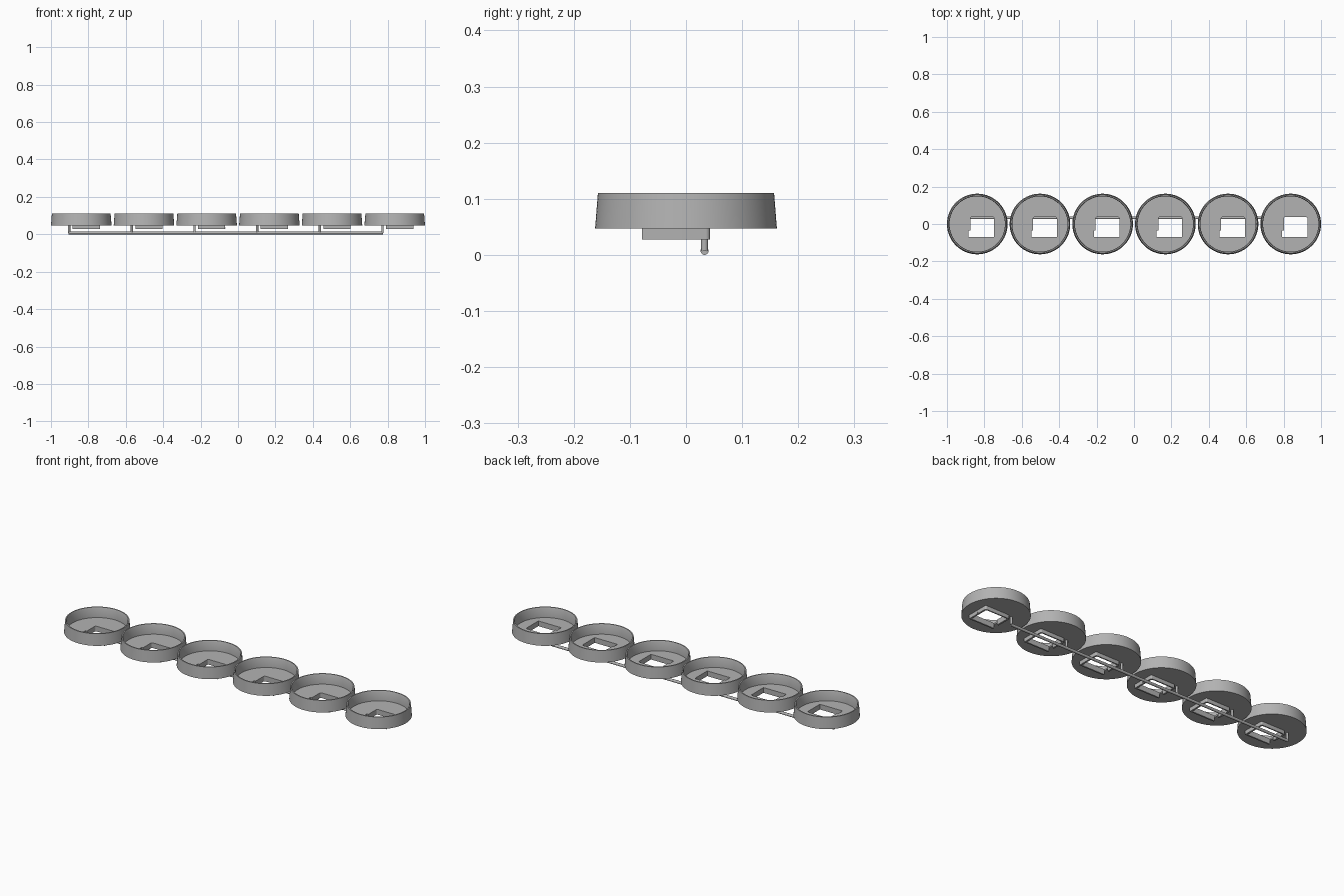
import bpy, bmesh, math
from mathutils import Matrix, Vector

if "Cube" in bpy.data.objects:
    bpy.data.objects.remove(bpy.data.objects["Cube"])

grey = bpy.data.materials.new("plain grey")
grey.use_nodes = True
grey.diffuse_color = (0.45, 0.45, 0.45, 1)
grey.node_tree.nodes["Principled BSDF"].inputs["Base Color"].default_value = (0.45, 0.45, 0.45, 1)


def finish(name, mesh, loc):
    ob = bpy.data.objects.new(name, mesh)
    bpy.context.collection.objects.link(ob)
    ob.location = loc
    mesh.materials.clear()
    mesh.materials.append(grey)
    bpy.ops.object.select_all(action='DESELECT')
    ob.select_set(True)
    bpy.context.view_layer.objects.active = ob
    bpy.ops.object.shade_smooth_by_angle(angle=math.radians(30))
    return ob


def lathe(name, profile, loc, seg=96):
    """Spin a closed (radius, z) profile round the z axis."""
    bm = bmesh.new()
    rings = [[bm.verts.new((r * math.cos(a), r * math.sin(a), z)) for r, z in profile]
             for a in (math.tau * i / seg for i in range(seg))]
    n = len(profile)
    for i in range(seg):
        a, b = rings[i], rings[(i + 1) % seg]
        for j in range(n):
            k = (j + 1) % n
            bm.faces.new((a[j], b[j], b[k], a[k]))
    bmesh.ops.recalc_face_normals(bm, faces=bm.faces)
    mesh = bpy.data.meshes.new(name)
    bm.to_mesh(mesh)
    bm.free()
    return finish(name, mesh, loc)


def plate(name, loops, z0, z1, loc):
    """Flat outline, with any holes, raised from z0 to z1."""
    cu = bpy.data.curves.new(name, 'CURVE')
    cu.dimensions = '2D'
    cu.fill_mode = 'BOTH'
    cu.extrude = (z1 - z0) / 2
    for pts in loops:
        sp = cu.splines.new('POLY')
        sp.points.add(len(pts) - 1)
        for p, (x, y) in zip(sp.points, pts):
            p.co = (x, y, 0, 1)
        sp.use_cyclic_u = True
    tmp = bpy.data.objects.new(name + "_outline", cu)
    bpy.context.collection.objects.link(tmp)
    deps = bpy.context.evaluated_depsgraph_get()
    mesh = bpy.data.meshes.new_from_object(tmp.evaluated_get(deps))
    bpy.data.objects.remove(tmp)
    bm = bmesh.new()
    bm.from_mesh(mesh)
    bmesh.ops.remove_doubles(bm, verts=bm.verts, dist=1e-5)
    bmesh.ops.translate(bm, verts=bm.verts, vec=(0, 0, (z0 + z1) / 2))
    bmesh.ops.recalc_face_normals(bm, faces=bm.faces)
    bm.to_mesh(mesh)
    bm.free()
    return finish(name, mesh, loc)


def rod(name, a, b, r):
    a, b = Vector(a), Vector(b)
    bm = bmesh.new()
    turn = (b - a).to_track_quat('Z', 'Y').to_matrix().to_4x4()
    bmesh.ops.create_cone(bm, cap_ends=True, segments=24, radius1=r, radius2=r,
                          depth=(b - a).length, matrix=turn)
    mesh = bpy.data.meshes.new(name)
    bm.to_mesh(mesh)
    bm.free()
    return finish(name, mesh, (a + b) / 2)


def corner(cx, cy, r, start):
    """Quarter round, counter-clockwise from the start angle in degrees."""
    return [(cx + r * math.cos(math.radians(start + t)), cy + r * math.sin(math.radians(start + t)))
            for t in range(0, 91, 15)]


# Outlines shared by every cup
L, R, B, T = -0.046, 0.099, -0.078, 0.043      # outside of frame
l, r, b, t = -0.037, 0.090, -0.070, 0.037      # inside of frame
gap = -0.036
rad = 0.008
disc = [(0.1485 * math.cos(math.tau * i / 96), 0.1485 * math.sin(math.tau * i / 96)) for i in range(96)]
inner = [(l, gap)] + corner(l + rad, t - rad, rad, 90)[::-1] + corner(r - rad, t - rad, rad, 0)[::-1] + [(r, b)]
hole = inner + [(L, b), (L, gap)]
outer = ([(L, b), (L, B), (R, B)] + corner(R - rad, T - rad, rad, 0)
         + corner(L + rad, T - rad, rad, 90) + [(L, gap)])
frame = outer + inner

wall = [(0.162, 0.047), (0.157, 0.110), (0.151, 0.110), (0.148, 0.104), (0.148, 0.047)]
spacing = 0.3352
bar_y, bar_r = 0.033, 0.0072

for i in range(6):
    x = (i - 2.5) * spacing
    lathe(f"cup_wall_{i + 1}", wall, (x, 0, 0))
    plate(f"cup_floor_{i + 1}", [disc, hole], 0.047, 0.055, (x, 0, 0))
    plate(f"socket_frame_{i + 1}", [frame], 0.027, 0.047, (x, 0, 0))
    rod(f"frame_pin_{i + 1}", (x + R - 0.004, -0.017, 0.034), (x + R + 0.001, -0.017, 0.034), 0.0035)
    rod(f"post_{i + 1}", (x - 0.065, bar_y, bar_r), (x - 0.065, bar_y, 0.048), 0.0062)

# Bar joining all the posts underneath
rod("link_bar", (-0.906, bar_y, bar_r), (0.776, bar_y, bar_r), bar_r)
